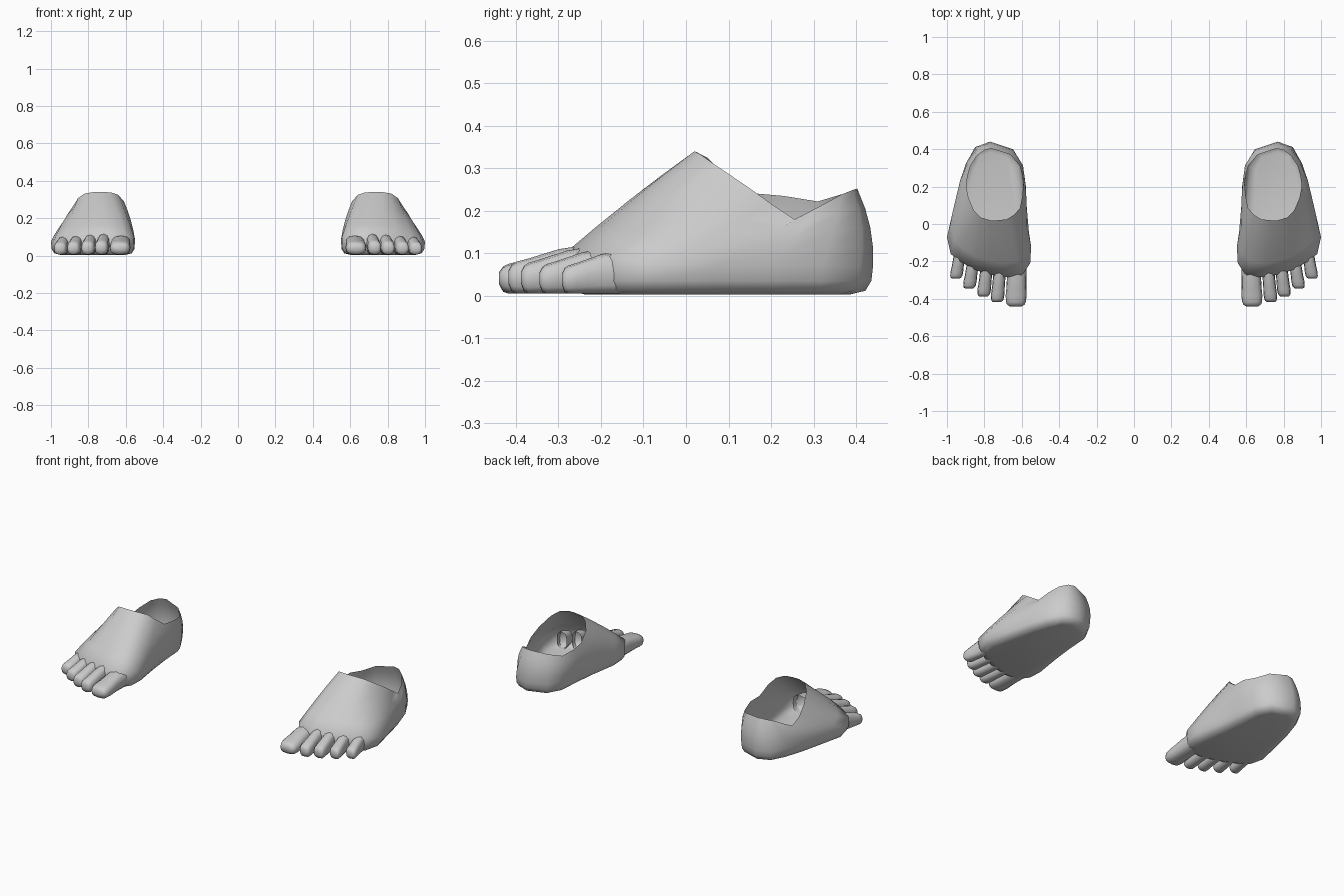
import bpy, bmesh
from math import cos, sin, pi
from mathutils import Vector

if "Cube" in bpy.data.objects:
    bpy.data.objects.remove(bpy.data.objects["Cube"])

# Plan outline of the foot (x, y) and the ankle rim point (x, y, z) above it
COLUMNS = [
    (.77, .44, .76, .403, .252), (.65, .40, .66, .37, .24), (.60, .31, .61, .31, .222),
    (.59, .17, .59, .23, .235), (.575, .04, .597, .15, .242), (.55, -.12, .61, .085, .29),
    (.555, -.21, .64, .05, .325), (.60, -.275, .68, .025, .338), (.69, -.285, .73, .02, .34),
    (.77, -.27, .77, .02, .34), (.85, -.245, .82, .035, .332), (.93, -.20, .855, .07, .307),
    (.98, -.16, .885, .14, .26), (1.0, -.07, .897, .20, .217), (.968, .07, .89, .255, .18),
    (.935, .21, .875, .31, .208), (.90, .32, .84, .365, .238), (.85, .41, .80, .395, .25),
]
# Toes: base x, tip x, base y, tip y, half width, base height
TOES = [
    (.625, .632, -.20, -.44, .056, .115), (.715, .732, -.22, -.418, .036, .122),
    (.785, .805, -.21, -.388, .036, .118), (.857, .882, -.18, -.345, .035, .113),
    (.928, .953, -.14, -.292, .034, .108),
]


def loft(name, rings, cap_first, cap_last):
    """Skin closed rings into a smooth, mirrored pair of parts."""
    bm = bmesh.new()
    loops = [[bm.verts.new(p) for p in ring] for ring in rings]
    n = len(loops[0])
    for a, b in zip(loops, loops[1:]):
        for i in range(n):
            j = (i + 1) % n
            bm.faces.new((a[i], a[j], b[j], b[i]))
    for loop, wanted in ((loops[0], cap_first), (loops[-1], cap_last)):
        if wanted:
            bm.faces.new(loop)
    bmesh.ops.recalc_face_normals(bm, faces=bm.faces)
    for f in bm.faces:
        f.smooth = True
    mesh = bpy.data.meshes.new(name)
    bm.to_mesh(mesh)
    bm.free()
    obj = bpy.data.objects.new(name, mesh)
    bpy.context.collection.objects.link(obj)
    mirror = obj.modifiers.new("other_side", 'MIRROR')
    mirror.use_mirror_merge = False
    return obj


# Foot body: flat sole, rounded edge, sloping instep and open ankle
def body_rings():
    rings = [[] for _ in range(8)]
    for x, y, rx, ry, rz in COLUMNS:
        wide = Vector((x, y, 0))
        centre = Vector((.77, max(-.12, min(.26, y)), 0))
        front = max(0, min(1, (-y - .05) / .17))
        side = (wide - centre).normalized()
        for k, (inset, z) in enumerate(((.055, .003), (.018, .012), (.004, .035))):
            p = wide - side * inset
            rings[k].append((p.x, p.y, z))
        wide.z = .07 + .03 * front
        rim = Vector((rx, ry, rz))
        for k, t in enumerate((0, .25, .5, .75, 1)):
            bulge = .012 * 4 * t * (1 - t)
            p = wide.lerp(rim, t) + side * bulge * (1 - front)
            p.z += bulge * .5 * front
            rings[3 + k].append(p)
    return rings


loft("foot_body", body_rings(), True, False)

# Toes: narrow neck, rounded pad and blunt tip
PROFILE = [(0, .92, 0, 1), (.4, .93, 0, .9), (.6, .95, 0, .8), (.76, 1, 0, .72),
           (.9, .95, 0, .66), (.96, .84, .04, .6), (1, .6, .2, .48)]


def power(v, e):
    return abs(v) ** e * (1 if v > 0 else -1)


for number, (xb, xt, yb, yt, half, height) in enumerate(TOES, 1):
    rings = []
    for t, width, low, high in PROFILE:
        bottom, top = .005 + low * height, height * high
        mid, rad = (bottom + top) / 2, (top - bottom) / 2
        cx, cy = xb + (xt - xb) * t, yb + (yt - yb) * t
        rings.append([(cx + half * width * power(cos(a), .75), cy, mid + rad * power(sin(a), .75))
                      for a in (2 * pi * i / 12 + .01 for i in range(12))])
    loft(f"toe_{number}", rings, False, True)
